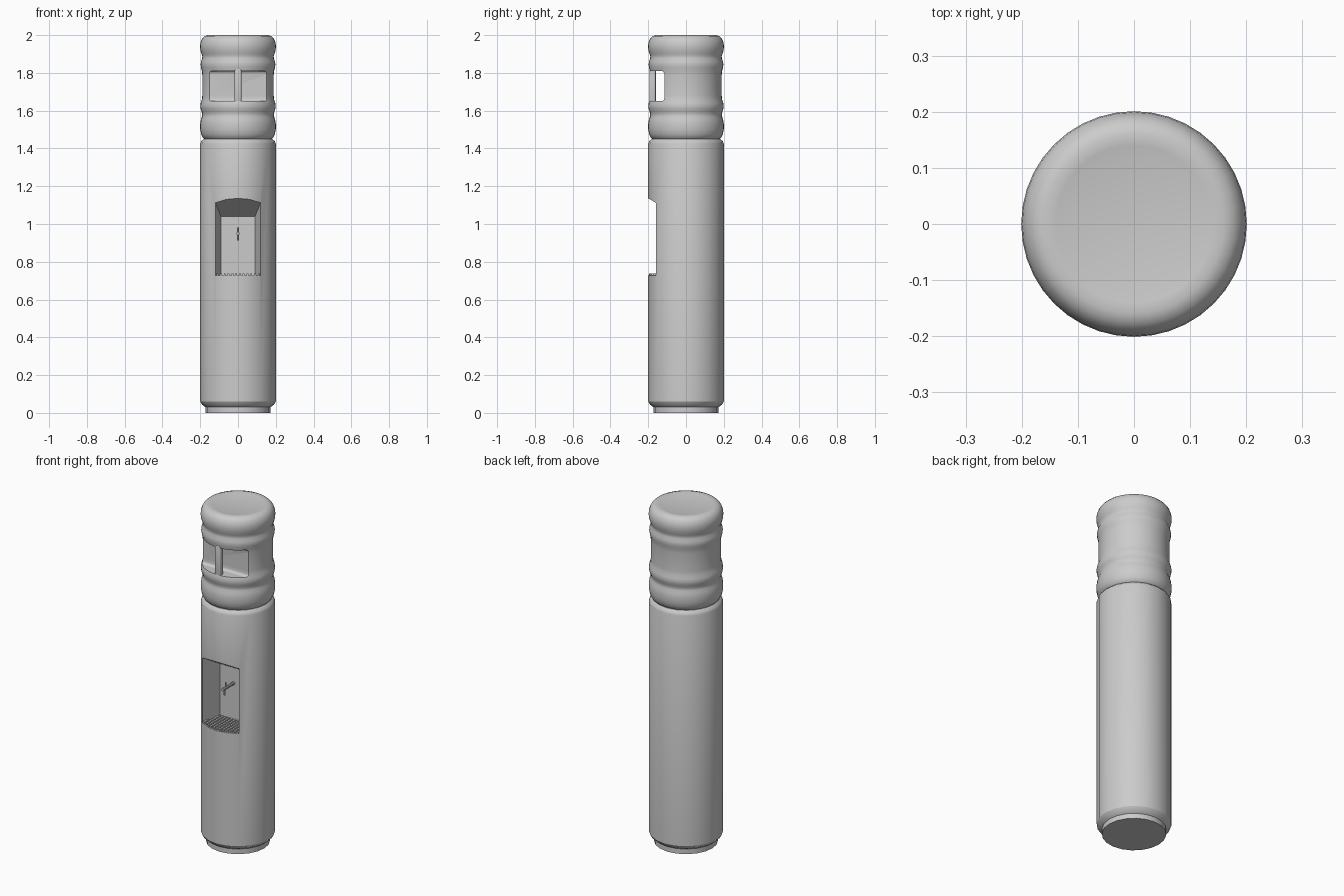
import bpy, bmesh, math

if "Cube" in bpy.data.objects:
    bpy.data.objects.remove(bpy.data.objects["Cube"])


def add_mesh(name, bm):
    bmesh.ops.recalc_face_normals(bm, faces=bm.faces[:])
    me = bpy.data.meshes.new(name)
    bm.to_mesh(me)
    bm.free()
    ob = bpy.data.objects.new(name, me)
    bpy.context.collection.objects.link(ob)
    return ob


def lathe(name, profile, sides):
    """Revolve (radius, z) points around z; radius 0 ends close the form."""
    bm = bmesh.new()
    vs = [bm.verts.new((r, 0, z)) for r, z in profile]
    es = [bm.edges.new(p) for p in zip(vs, vs[1:])]
    bmesh.ops.spin(bm, geom=vs + es, cent=(0, 0, 0), axis=(0, 0, 1),
                   angle=math.tau, steps=sides)
    bmesh.ops.remove_doubles(bm, verts=bm.verts[:], dist=1e-5)
    return add_mesh(name, bm)


def hull(name, points, bevel=0.0):
    bm = bmesh.new()
    for p in points:
        bm.verts.new(p)
    bmesh.ops.convex_hull(bm, input=bm.verts[:])
    bmesh.ops.dissolve_limit(bm, angle_limit=0.01, verts=bm.verts[:], edges=bm.edges[:])
    if bevel:
        bmesh.ops.bevel(bm, geom=bm.edges[:], offset=bevel, segments=3,
                        profile=0.5, affect='EDGES')
    return add_mesh(name, bm)


def box(name, x0, x1, y0, y1, z0, z1, bevel=0.0):
    return hull(name, [(x, y, z) for x in (x0, x1) for y in (y0, y1) for z in (z0, z1)], bevel)


def cut(ob, cutter):
    cutter.hide_render = True
    cutter.hide_set(True)
    m = ob.modifiers.new("cut", 'BOOLEAN')
    m.operation, m.solver, m.object = 'DIFFERENCE', 'EXACT', cutter
    bpy.context.view_layer.objects.active = ob
    bpy.ops.object.modifier_apply(modifier=m.name)
    bpy.data.objects.remove(cutter)


def smooth(ob, deg=35):
    bpy.ops.object.select_all(action='DESELECT')
    ob.select_set(True)
    bpy.context.view_layer.objects.active = ob
    bpy.ops.object.shade_smooth_by_angle(angle=math.radians(deg))


def rod(name, p, radius, length, along_y=False):
    bpy.ops.mesh.primitive_cylinder_add(
        vertices=10, radius=radius, depth=length, location=p,
        rotation=(math.pi / 2 if along_y else 0, 0, 0))
    ob = bpy.context.object
    ob.name = name
    smooth(ob)


# cabinet with recessed foot and chamfered shoulder
body = lathe("cabinet", [(0, 0), (.172, 0), (.172, .03), (.19, .043), (.2, .06),
                         (.2, 1.425), (.195, 1.438), (.182, 1.45), (0, 1.45)], 20)

# dispensing niche, tapering toward the back wall
BACK, FLOOR = -.04, .728
niche = []
for y in (BACK, -.3):
    t = (BACK - y)
    w, top = .09 + t * .25, 1.04 + t * .6
    niche += [(s * w, y, z) for s in (-1, 1) for z in (FLOOR, top)]
cut(body, hull("niche_cutter", niche))
smooth(body, 30)

# drip grille slats
for i in range(12):
    x = -.11 + i * .02
    half = .09 if abs(x) < .09 else abs(x)
    y1 = BACK - (half - .09) / .25
    box(f"grille_slat_{i}", x - .005, x + .005,
        -math.sqrt(.198 ** 2 - x * x) + .002, y1, FLOOR - .002, .738)

# tap
rod("tap_pipe", (0, -.09, .95), .009, .11, True)
rod("tap_spout", (0, -.125, .932), .006, .04)
rod("tap_lever", (0, -.115, .967), .005, .03)

# ribbed bottle
bottle = lathe("bottle", [
    (0, 1.448), (.175, 1.448), (.185, 1.455), (.195, 1.475), (.2, 1.5), (.2, 1.53),
    (.196, 1.555), (.19, 1.57), (.189, 1.582), (.193, 1.595), (.198, 1.61), (.2, 1.625),
    (.197, 1.642), (.191, 1.66), (.189, 1.68), (.189, 1.79), (.191, 1.81), (.196, 1.83),
    (.198, 1.845), (.196, 1.86), (.19, 1.877), (.189, 1.888), (.193, 1.9), (.199, 1.92),
    (.201, 1.94), (.199, 1.96), (.191, 1.98), (.178, 1.994), (.16, 2.0), (.14, 1.998),
    (.12, 1.994), (0, 1.992)], 40)
cut(bottle, box("grip_cutter", -.3, .3, -.3, -.115, 1.65, 1.81, .015))
smooth(bottle)

# handle bar across the grip recess
handle = box("bottle_handle", -.018, .018, -.194, -.16, 1.63, 1.825, .008)
smooth(handle, 40)
